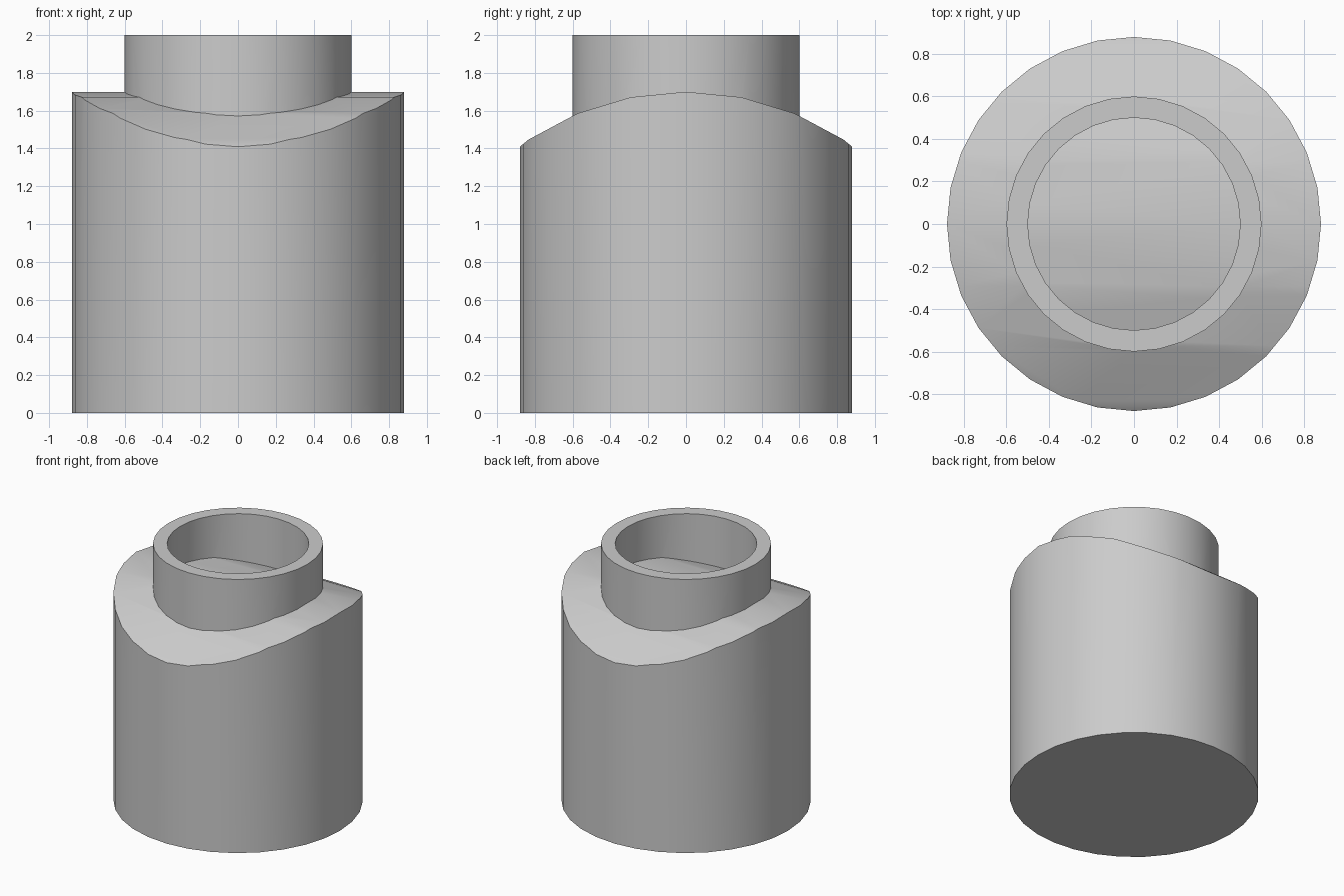
import bpy
import math

default = bpy.data.objects.get("Cube")
if default:
    bpy.data.objects.remove(default, do_unlink=True)

SIDES = 32

grey = bpy.data.materials.new("plain grey")
grey.use_nodes = True
grey.diffuse_color = (0.6, 0.6, 0.6, 1)
grey.node_tree.nodes["Principled BSDF"].inputs["Base Color"].default_value = (0.6, 0.6, 0.6, 1)


def cylinder(name, radius, low, high, rotation=(0, 0, 0)):
    """Cylinder spanning low..high on z before it is rotated about its middle."""
    bpy.ops.mesh.primitive_cylinder_add(
        vertices=SIDES, radius=radius, depth=high - low,
        location=(0, 0, (low + high) / 2), rotation=rotation)
    ob = bpy.context.object
    ob.name = name
    ob.data.materials.append(grey)
    return ob


def combine(target, other, operation):
    """Apply a boolean to the target and discard the other solid."""
    mod = target.modifiers.new(operation.lower(), "BOOLEAN")
    mod.operation = operation
    mod.solver = "EXACT"
    mod.object = other
    bpy.context.view_layer.update()
    bpy.ops.object.select_all(action="DESELECT")
    target.select_set(True)
    bpy.context.view_layer.objects.active = target
    bpy.ops.object.modifier_apply(modifier=mod.name)
    bpy.data.objects.remove(other, do_unlink=True)


# Round body with a top arched along x
body = cylinder("arched_body", 0.88, 0, 1.9)
arch = cylinder("arch_cutter", 1.5, -1.3, 1.7, (0, math.pi / 2, 0))
combine(body, arch, "INTERSECT")

# Open collar whose wall follows the arch
collar = cylinder("collar", 0.6, 1.2, 2)
bore = cylinder("bore_cutter", 0.5, 1, 2.2)
combine(collar, bore, "DIFFERENCE")
combine(body, collar, "UNION")

# Smooth curved walls, crisp rims
body.select_set(True)
bpy.context.view_layer.objects.active = body
bpy.ops.object.shade_smooth_by_angle(angle=math.radians(30))
